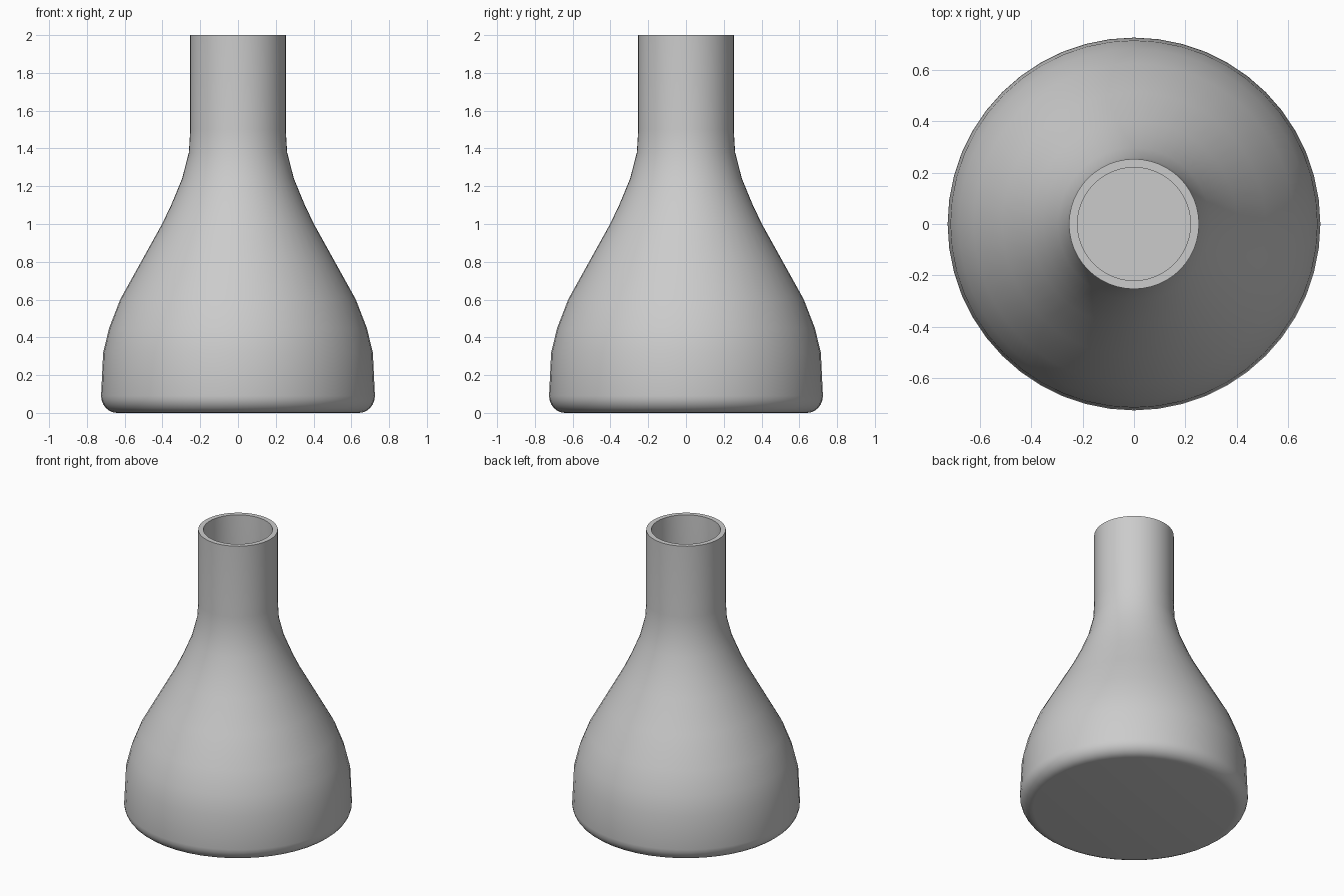
import bpy, bmesh, math

cube = bpy.data.objects.get("Cube")
if cube:
    bpy.data.objects.remove(cube, do_unlink=True)

SEGMENTS = 48
WALL = 0.033

# Grey glazed body colour
grey = bpy.data.materials.new("grey")
grey.use_nodes = True
colour = (0.6, 0.6, 0.6, 1)
grey.diffuse_color = colour
grey.node_tree.nodes["Principled BSDF"].inputs["Base Color"].default_value = colour

# Outer profile: rounded foot, then flared body, then straight neck
foot = [(0.64 + 0.085 * math.sin(a), 0.09 - 0.09 * math.cos(a))
        for a in (math.radians(d) for d in range(0, 91, 15))]
body = [(0.714, 0.32), (0.682, 0.45), (0.624, 0.6), (0.513, 0.8),
        (0.402, 1.0), (0.354, 1.1), (0.296, 1.24), (0.26, 1.38)]
neck = [(0.253, 1.5), (0.253, 2.0)]
outer = foot + body + neck

# Inner profile: the same curve pulled in by the wall thickness
inner = [(r - WALL, max(z, WALL)) for r, z in reversed(outer) if z > 0.01 or r < 0.65]
profile = [(0, 0)] + outer + inner + [(0, WALL)]

# Revolve the closed wall section into a hollow flask
bm = bmesh.new()
verts = [bm.verts.new((r, 0, z)) for r, z in profile]
edges = [bm.edges.new(pair) for pair in zip(verts, verts[1:])]
bmesh.ops.spin(bm, geom=verts + edges, cent=(0, 0, 0), axis=(0, 0, 1),
               angle=math.tau, steps=SEGMENTS, use_merge=False)
bmesh.ops.remove_doubles(bm, verts=bm.verts, dist=0.0005)
bmesh.ops.recalc_face_normals(bm, faces=bm.faces)

mesh = bpy.data.meshes.new("flask_body")
bm.to_mesh(mesh)
bm.free()
flask = bpy.data.objects.new("flask_body", mesh)
bpy.context.collection.objects.link(flask)
mesh.materials.append(grey)

# Smooth sides with a crisp lip
bpy.ops.object.select_all(action="DESELECT")
flask.select_set(True)
bpy.context.view_layer.objects.active = flask
bpy.ops.object.shade_smooth_by_angle(angle=math.radians(40))
